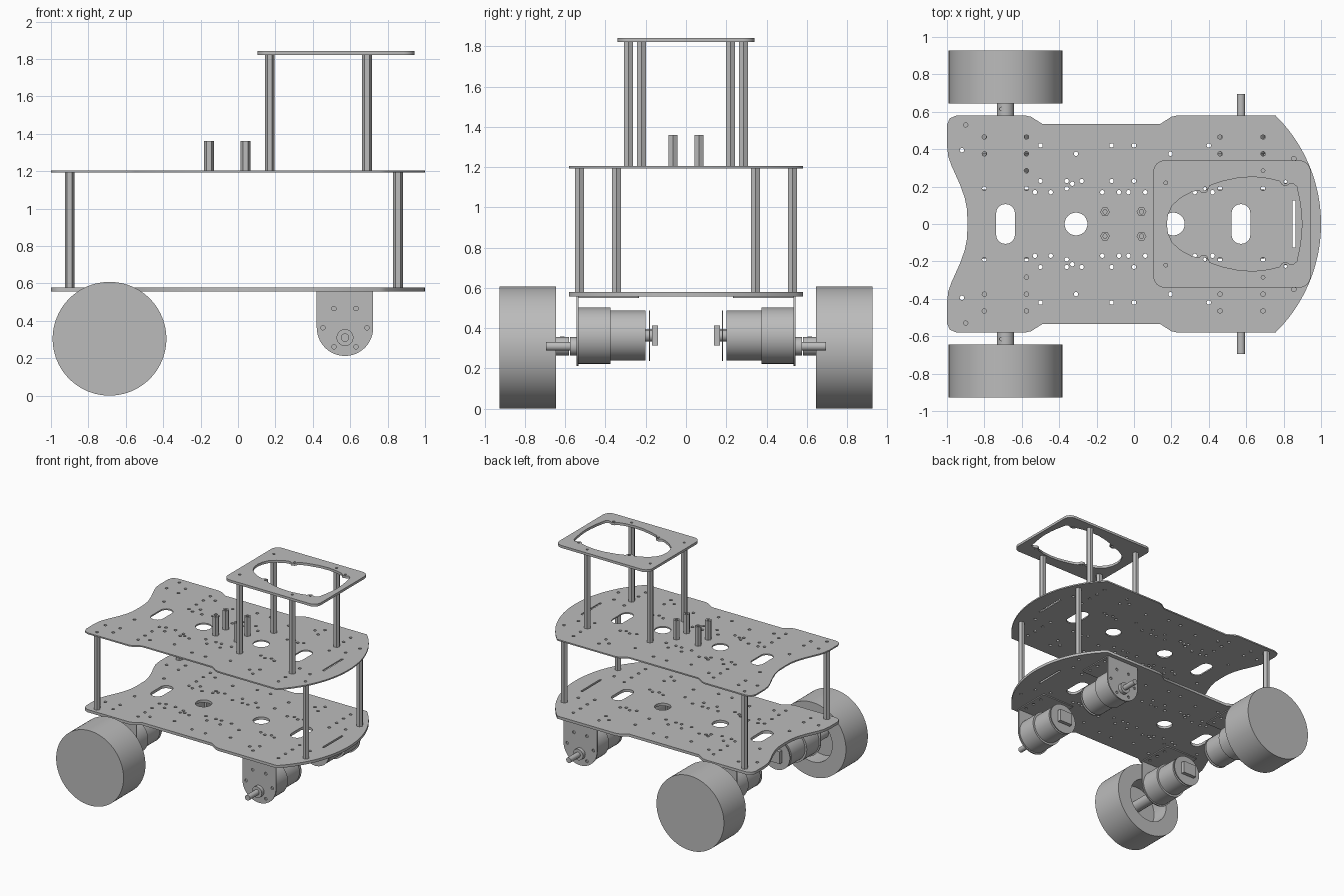
import bpy
import bmesh
from math import sin, cos, pi, radians, sqrt
from mathutils import Matrix, Vector

cube = bpy.data.objects.get("Cube")
if cube:
    bpy.data.objects.remove(cube, do_unlink=True)

grey = bpy.data.materials.new("plain_grey")
grey.use_nodes = True
GREY = (0.5, 0.5, 0.5, 1)
grey.diffuse_color = GREY
grey.node_tree.nodes["Principled BSDF"].inputs["Base Color"].default_value = GREY


def finish(name, bm, matrix, smooth=False):
    """Weld, place and link a mesh part."""
    bmesh.ops.remove_doubles(bm, verts=bm.verts, dist=0.0002)
    bmesh.ops.transform(bm, matrix=matrix, verts=bm.verts)
    bmesh.ops.recalc_face_normals(bm, faces=bm.faces)
    mesh = bpy.data.meshes.new(name)
    bm.to_mesh(mesh)
    bm.free()
    mesh.materials.append(grey)
    obj = bpy.data.objects.new(name, mesh)
    bpy.context.collection.objects.link(obj)
    if smooth:
        bpy.ops.object.select_all(action='DESELECT')
        obj.select_set(True)
        bpy.context.view_layer.objects.active = obj
        bpy.ops.object.shade_smooth_by_angle(angle=radians(30))
    return obj


def lathe(name, profile, matrix, sides=48):
    """Spin (radius, height) points around the local z axis."""
    bm = bmesh.new()
    verts = [bm.verts.new((r, 0, h)) for r, h in profile]
    edges = [bm.edges.new(pair) for pair in zip(verts, verts[1:])]
    bmesh.ops.spin(bm, geom=verts + edges, cent=(0, 0, 0), axis=(0, 0, 1),
                   angle=2 * pi, steps=sides, use_duplicate=False)
    return finish(name, bm, matrix, smooth=True)


def rod(r, a, b):
    return [(0, a), (r, a), (r, b), (0, b)]


def sheet(name, outline, holes, thickness, matrix):
    """Filled flat outline with holes, given a thickness."""
    curve = bpy.data.curves.new(name, 'CURVE')
    curve.dimensions = '2D'
    curve.fill_mode = 'BOTH'
    curve.extrude = thickness / 2
    for loop in [outline] + holes:
        spline = curve.splines.new('POLY')
        spline.points.add(len(loop) - 1)
        for point, (x, y) in zip(spline.points, loop):
            point.co = (x, y, 0, 1)
        spline.use_cyclic_u = True
    helper = bpy.data.objects.new(name + "_outline", curve)
    bpy.context.collection.objects.link(helper)
    graph = bpy.context.evaluated_depsgraph_get()
    flat = bpy.data.meshes.new_from_object(helper.evaluated_get(graph))
    bm = bmesh.new()
    bm.from_mesh(flat)
    bpy.data.objects.remove(helper, do_unlink=True)
    bpy.data.curves.remove(curve)
    bpy.data.meshes.remove(flat)
    return finish(name, bm, matrix)


def block(name, size, centre):
    bm = bmesh.new()
    bmesh.ops.create_cube(bm, size=1)
    bmesh.ops.scale(bm, vec=size, verts=bm.verts)
    return finish(name, bm, Matrix.Translation(centre))


def circle(x, y, r, n=10):
    return [(x + r * cos(2 * pi * i / n), y + r * sin(2 * pi * i / n)) for i in range(n)]


def rounded(x, y, hx, hy, r, n=8):
    """Rounded rectangle outline."""
    loop = []
    for k, (sx, sy) in enumerate([(1, 1), (-1, 1), (-1, -1), (1, -1)]):
        for i in range(n + 1):
            a = (k + i / n) * pi / 2
            loop.append((x + sx * (hx - r) + r * cos(a), y + sy * (hy - r) + r * sin(a)))
    return loop


def mirrored(half):
    return half + [(x, -y) for x, y in reversed(half) if y > 0.001]


def at(x, y, z):
    return Matrix.Translation((x, y, z))


# Deck outline: concave tail, waisted sides, round nose
deck = [(-.89, 0), (-.893, .08), (-.905, .14), (-.93, .21), (-.975, .31), (-.993, .36),
        (-1, .42), (-1, .53), (-.985, .565), (-.95, .58), (-.58, .58), (-.55, .573),
        (-.49, .535), (.14, .535), (.2, .573), (.23, .58)]
NOSE = 0.813
for i in range(17):
    y = 0.58 * (1 - i / 16)
    deck.append((1 - NOSE + sqrt(NOSE ** 2 - y ** 2), y))
deck = mirrored(deck)

# Deck cutouts; hole rows are in hundredths, mirrored across the middle
rows = {53: [-90], 46.5: [-80, -57.5, 46, 69], 42: [-50, -12, 0, 40], 39.5: [-92],
        37.5: [-80, -57.5, -31, 19.5, 46, 69], 35: [85.5], 28.5: [-57.5, 69],
        23: [-50, -36, -28, -12, 0, 17, 81], 21.5: [-33],
        19: [-80, -57.5, -36, 37.5, 46, 69],
        17: [-53, -44.5, -17, -8, -3, 6, 32.5, 42]}
holes = [circle(x / 100, s * y / 100, 0.012) for y, xs in rows.items() for x in xs for s in (1, -1)]
AXLES = {"rear": -0.687, "front": 0.572}
holes += [rounded(x, 0, 0.05, 0.106, 0.049) for x in AXLES.values()]
holes += [circle(x, 0, 0.061, 32) for x in (-0.31, 0.21)]
holes.append(rounded(0.855, 0, 0.008, 0.125, 0.002, 2))
sheet("lower_deck", deck, holes, 0.022, at(0, 0, 0.568))
sheet("upper_deck", deck, holes, 0.011, at(0, 0, 1.199))

# Top frame with a teardrop opening and screw tabs
opening = mirrored([(.175, 0), (.182, .05), (.205, .1), (.25, .14), (.31, .172), (.345, .18),
                    (.365, .165), (.39, .17), (.405, .205), (.47, .228), (.56, .247),
                    (.64, .252), (.72, .243), (.78, .228), (.79, .21), (.81, .202),
                    (.83, .213), (.85, .218), (.87, .2), (.885, .13), (.895, .06), (.898, 0)])
frame_holes = [circle(x, s * y, 0.01) for x, y in [(.17, .22), (.69, .285), (.81, .225), (.38, .188)]
               for s in (1, -1)]
sheet("top_frame", rounded(0.524, 0, 0.42, 0.34, 0.06), [opening] + frame_holes,
      0.02, at(0, 0, 1.832))

# Hexagonal standoffs
posts = {"deck_post_rear": (-.90, .53, .579, 1.194), "deck_post_front": (.855, .345, .579, 1.194),
         "frame_post_rear": (.17, .22, 1.204, 1.823), "frame_post_front": (.69, .285, 1.204, 1.823)}
for name, (x, y, low, high) in posts.items():
    for s in (1, -1):
        lathe(f"{name}_{'a' if s > 0 else 'b'}", rod(0.026, low, high), at(x, s * y, 0), 6)
for x in (-0.155, 0.04):
    for s in (1, -1):
        tube = [(.012, 1.204), (.026, 1.204), (.026, 1.36), (.012, 1.36), (.012, 1.204)]
        lathe("short_standoff", tube, at(x, s * 0.065, 0), 6)

# Gear motors on angle brackets
MOTOR_Z, SHAFT_Z = 0.363, 0.31
for place, x in AXLES.items():
    for s in (1, -1):
        tag = f"{place}_{'far' if s > 0 else 'near'}"
        turn = Matrix.Rotation(-s * pi / 2, 4, 'X')
        motor_axis = at(x, 0, MOTOR_Z) @ turn
        shaft_axis = at(x, 0, SHAFT_Z) @ turn

        # Bracket: round-ended face plate and a flange under the deck
        face = [(0.151 * cos(a), 0.151 * sin(a)) for a in (-pi + pi * i / 24 for i in range(25))]
        face += [(0.151, 0.194), (-0.151, 0.194)]
        screws = [circle(0.118 * cos(i * pi / 3), 0.118 * sin(i * pi / 3), 0.012) for i in range(6)]
        sheet("bracket_face_" + tag, face, screws, 0.01,
              at(x, s * 0.54, MOTOR_Z) @ Matrix.Rotation(pi / 2, 4, 'X'))
        slots = [circle(dx, dy, 0.012) for dx in (-.115, .115) for dy in (-.1, -.012, .078)]
        sheet("bracket_flange_" + tag, rounded(0, 0, 0.151, 0.154, 0.01, 2), slots, 0.008,
              at(x, s * 0.388, 0.553))

        # Gearbox, can, sensor board and its connector
        lathe("gear_motor_" + tag, [(0, .2), (.124, .2), (.124, .375), (.14, .375),
                                    (.14, .535), (0, .535)], motor_axis)
        lathe("sensor_board_" + tag, rod(0.125, 0.178, 0.185), motor_axis)
        lathe("motor_tail_" + tag, rod(0.03, 0.15, 0.2), motor_axis, 24)
        block("connector_" + tag, (0.12, 0.03, 0.1), Vector((x, s * 0.155, MOTOR_Z)))
        for i in range(6):
            block("pin_" + tag, (0.01, 0.035, 0.008),
                  Vector((x + (i - 2.5) * 0.018, s * 0.183, MOTOR_Z + 0.03)))

        # Output shaft
        lathe("shaft_boss_" + tag, rod(0.045, 0.535, 0.575), shaft_axis, 32)
        lathe("shaft_" + tag, rod(0.022, 0.57, 0.695), shaft_axis, 24)

        # Driven wheels with a recessed inner face and coupling
        if place == "rear":
            lathe("coupling_" + tag, rod(0.046, 0.58, 0.8), shaft_axis, 32)
            lathe("set_screw_" + tag, rod(0.012, 0, 0.048), at(x - 0.02, s * 0.615, SHAFT_Z), 12)
            lathe("wheel_" + tag, [(0, .79), (.18, .79), (.18, .645), (.304, .645),
                                   (.304, .927), (0, .927)], at(x, 0, 0.304) @ turn, 96)
